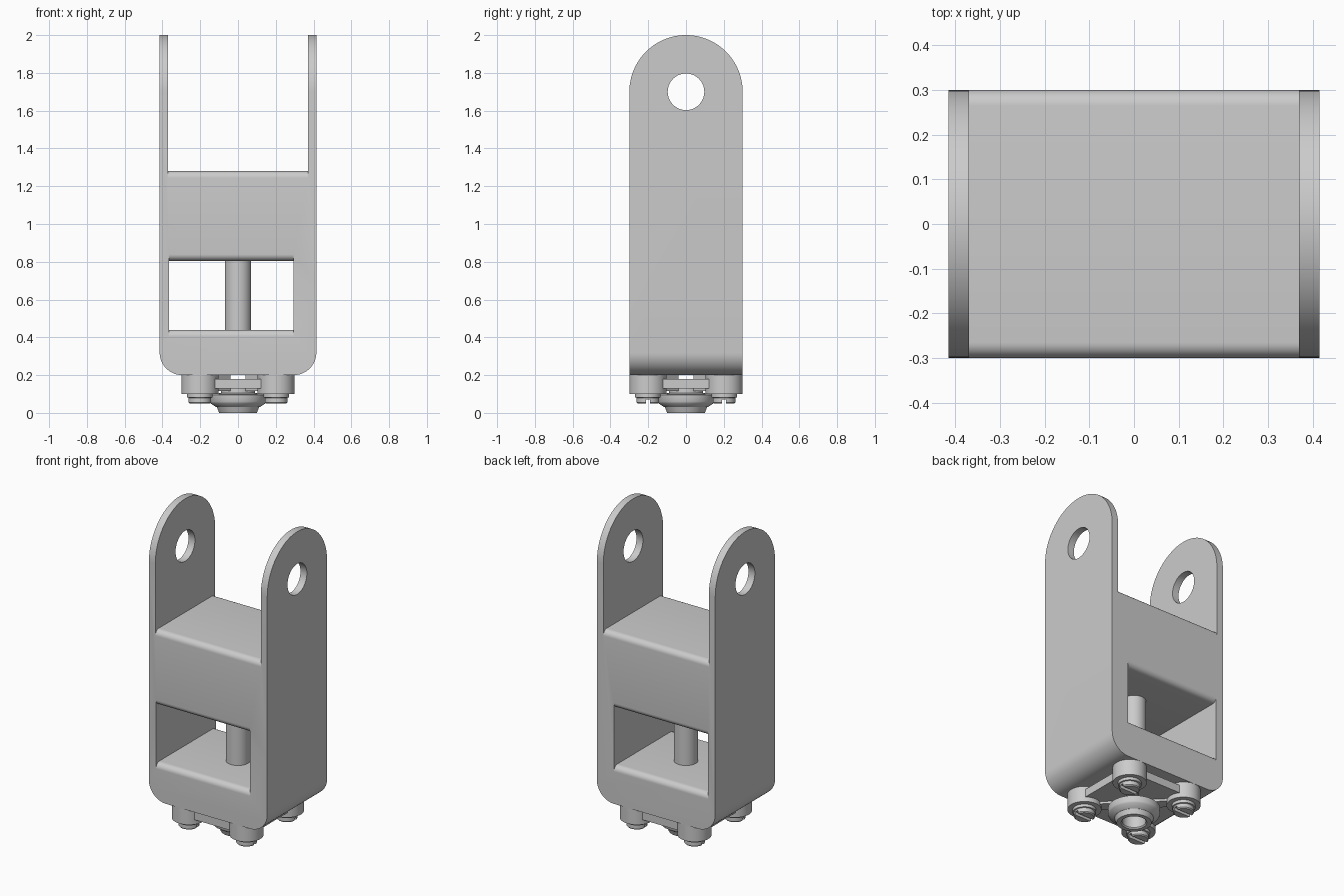
import bpy, bmesh
from math import pi, sin, cos
from mathutils import Vector

if "Cube" in bpy.data.objects:
    bpy.data.objects.remove(bpy.data.objects["Cube"])


def finish(bm, name):
    bmesh.ops.recalc_face_normals(bm, faces=bm.faces)
    me = bpy.data.meshes.new(name)
    bm.to_mesh(me)
    bm.free()
    ob = bpy.data.objects.new(name, me)
    bpy.context.collection.objects.link(ob)
    return ob


def prism(name, pts, axis, lo, hi):
    """Extrude a 2D outline along an axis; remaining axes keep x, y, z order."""
    def place(p, t):
        v = list(p)
        v.insert("xyz".index(axis), t)
        return v
    bm = bmesh.new()
    face = bm.faces.new([bm.verts.new(place(p, lo)) for p in pts])
    geo = bmesh.ops.extrude_face_region(bm, geom=[face])["geom"]
    shift = Vector(place((0, 0), hi - lo))
    bmesh.ops.translate(bm, vec=shift, verts=[g for g in geo if isinstance(g, bmesh.types.BMVert)])
    return finish(bm, name)


def lathe(name, profile, at=(0, 0), n=40):
    """Revolve a closed (radius, z) profile about a vertical axis."""
    bm = bmesh.new()
    rings = [[bm.verts.new((at[0] + r * cos(2 * pi * i / n), at[1] + r * sin(2 * pi * i / n), z))
              for i in range(n)] for r, z in profile]
    for a, b in zip(rings, rings[1:] + rings[:1]):
        for i in range(n):
            j = (i + 1) % n
            bm.faces.new((a[i], a[j], b[j], b[i]))
    bmesh.ops.remove_doubles(bm, verts=bm.verts, dist=1e-5)
    return finish(bm, name)


def solid(name, profile, at=(0, 0), n=40):
    return lathe(name, [(0, profile[0][1])] + profile + [(0, profile[-1][1])], at, n)


def arc(cx, cy, r, a0, a1, n):
    return [(cx + r * cos(a0 + (a1 - a0) * i / n), cy + r * sin(a0 + (a1 - a0) * i / n))
            for i in range(n + 1)]


def rect(x0, x1, y0, y1):
    return [(x0, y0), (x1, y0), (x1, y1), (x0, y1)]


def boolean(ob, cutter, op="DIFFERENCE"):
    m = ob.modifiers.new("cut", "BOOLEAN")
    m.object, m.operation, m.solver = cutter, op, "EXACT"
    bpy.context.view_layer.objects.active = ob
    bpy.ops.object.modifier_apply(modifier=m.name)
    bpy.data.objects.remove(cutter)


# Fork body: arched side outline crossed with a rounded-bottom front outline
W, D, F = 0.415, 0.3, 0.035
body = prism("fork_body", [(-D, 0.2), (D, 0.2)] + arc(0, 1.7, D, 0, pi, 48), "x", -W, W)
R = 0.12
front = arc(-W + R, 0.2 + R, R, pi, 1.5 * pi, 12) + arc(W - R, 0.2 + R, R, 1.5 * pi, 2 * pi, 12)
boolean(body, prism("outline", front + [(W, 2.1), (-W, 2.1)], "y", -0.5, 0.5), "INTERSECT")

# Fork gap and window, flared so the block edges come out rounded
def lower(z):
    return ([(-0.4, z - F)] + arc(-D + F, z - F, F, pi, pi / 2, 8)
            + arc(D - F, z - F, F, pi / 2, 0, 8) + [(0.4, z - F)])

def upper(z):
    return [(y, 2 * z - q) for y, q in reversed(lower(z))]

boolean(body, prism("gap", lower(1.28) + [(0.4, 2.2), (-0.4, 2.2)], "x", -0.37, 0.37))
boolean(body, prism("window", lower(0.44) + upper(0.805), "x", -0.365, 0.295))
boolean(body, prism("pin_hole", arc(0, 1.7, 0.097, 0, 2 * pi * 39 / 40, 39), "x", -0.6, 0.6))

# Spindle inside the window
solid("spindle", [(0.07, 0.42), (0.07, 0.83)])

# Mounting flange: thin plate with a centre bore, corner lugs, ribs and slotted screws
H = 0.26
plate = prism("flange_plate", rect(-H, H, -H, H), "z", 0.13, 0.18)
boolean(plate, solid("bore", [(0.07, 0.05), (0.07, 0.3)]))
for sx in (-1, 1):
    for sy in (-1, 1):
        c = (sx * 0.202, sy * 0.202)
        solid("flange_lug", [(0.098, 0.1), (0.098, 0.2)], c)
        rib = prism("flange_rib", rect(0.09, 0.25, -0.035, 0.035), "z", 0.115, 0.2)
        rib.rotation_euler.z = {(1, 1): 1, (-1, 1): 3, (-1, -1): 5, (1, -1): 7}[sx, sy] * pi / 4
        screw = solid("screw", [(0.054, 0.05), (0.06, 0.056), (0.06, 0.08),
                                (0.068, 0.082), (0.068, 0.105)], c, 32)
        boolean(screw, prism("slot", rect(c[0] - 0.1, c[0] + 0.1, c[1] - 0.011, c[1] + 0.011),
                             "z", 0.0, 0.07))

# Bearing nose under the flange
lathe("bearing_collar", [(0.075, 0.135), (0.075, 0.03), (0.115, 0.03), (0.145, 0.05), (0.15, 0.06),
                         (0.15, 0.095), (0.14, 0.1), (0.06 + 0.03, 0.105), (0.09, 0.135)])
lathe("bearing_nose", [(0.068, 0.17), (0.068, 0.008), (0.074, 0.0), (0.1, 0.0),
                       (0.112, 0.03), (0.08, 0.04), (0.08, 0.17)])

# Smooth the curved surfaces, keep edges crisp
bpy.ops.object.select_all(action="SELECT")
bpy.ops.object.shade_smooth_by_angle(angle=0.55)
